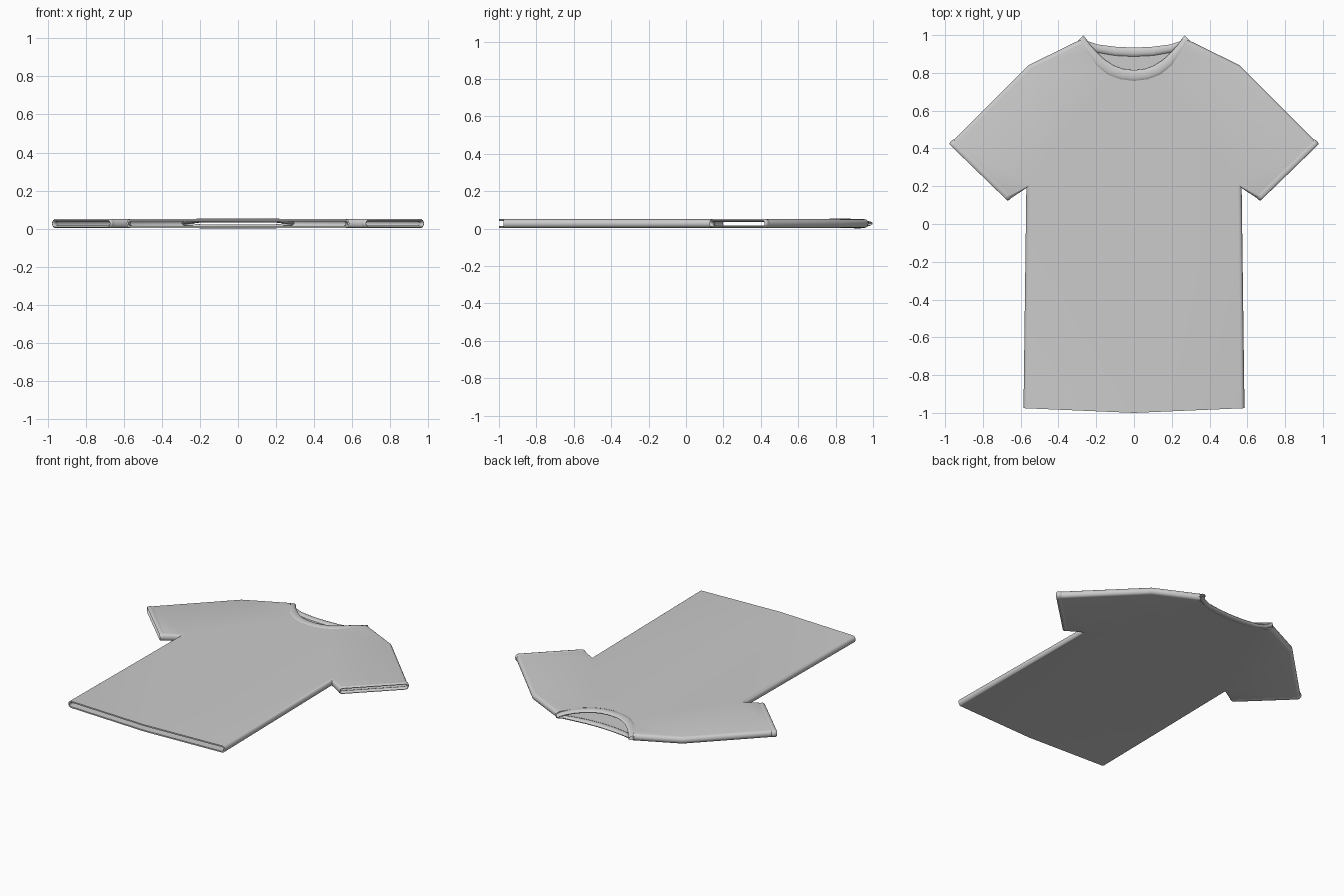
import bpy, bmesh, math
from mathutils import Vector

if "Cube" in bpy.data.objects:
    bpy.data.objects.remove(bpy.data.objects["Cube"])

MID, H = 0.027, 0.023   # mid height and half thickness of the flat garment


def finish(name, bm, mirror=False, shell=0.0):
    me = bpy.data.meshes.new(name)
    bm.to_mesh(me)
    bm.free()
    ob = bpy.data.objects.new(name, me)
    bpy.context.collection.objects.link(ob)
    bpy.ops.object.select_all(action='DESELECT')
    ob.select_set(True)
    bpy.context.view_layer.objects.active = ob
    if mirror:
        m = ob.modifiers.new("mirror", 'MIRROR')
        m.merge_threshold = 0.0005
        bpy.ops.object.modifier_apply(modifier=m.name)
    if shell:
        s = ob.modifiers.new("cloth", 'SOLIDIFY')
        s.thickness, s.offset = shell, -1
        bpy.ops.object.modifier_apply(modifier=s.name)
    bpy.ops.object.shade_smooth_by_angle(angle=math.radians(40))
    return ob


def loft_ring(name, rings, mirror=False):
    """Skin a closed chain of closed cross-sections."""
    bm = bmesh.new()
    vs = [[bm.verts.new(p) for p in r] for r in rings]
    n, k = len(vs), len(vs[0])
    for i in range(n):
        a, b = vs[i], vs[(i + 1) % n]
        for j in range(k):
            bm.faces.new((a[j], a[(j + 1) % k], b[(j + 1) % k], b[j]))
    bmesh.ops.recalc_face_normals(bm, faces=bm.faces)
    return finish(name, bm, mirror)


def section(c, u, v, n=10):
    """Ellipse with half-axis vectors u and v around c."""
    return [c + u * math.cos(2 * math.pi * j / n) + v * math.sin(2 * math.pi * j / n)
            for j in range(n)]


# body: right half, rounded side seams joining a front and a back panel
seams = [  # (outer, inset) points: shoulder seam, then underarm and side seam
    [((.285, .975), (.275, .955)), ((.56, .84), (.55, .822)), ((.967, .433), (.953, .419))],
    [((.657, .133), (.671, .147)), ((.57, .19), (.55, .213)), ((.585, -.975), (.565, -.976))],
]
neck_front = [(0, .765), (.07, .772), (.135, .797), (.2, .85), (.245, .91)]
neck_back = [(0, .9), (.1, .905), (.2, .925)]
bm = bmesh.new()
STEPS = 8
rows = []
for i in range(STEPS + 1):
    th = math.pi * (0.5 - i / STEPS)
    row = []
    for seam in seams:
        pts = []
        for o, n in seam:
            p = Vector(n).lerp(Vector(o), math.cos(th))
            pts.append(bm.verts.new((p.x, p.y, MID + H * math.sin(th))))
        row.append(pts)
    rows.append(row)
for a, b in zip(rows, rows[1:]):
    for s in range(2):
        for j in range(2):
            bm.faces.new((a[s][j], a[s][j + 1], b[s][j + 1], b[s][j]))
panels = []
for row, neck, z in ((rows[0], neck_front, MID + H), (rows[-1], neck_back, MID - H)):
    vs = [bm.verts.new((x, y, z)) for x, y in neck] + row[0] + row[1]
    vs.append(bm.verts.new((0, -1, z)))
    panels.append(bm.faces.new(vs))
bmesh.ops.recalc_face_normals(bm, faces=bm.faces)
bm.normal_update()
if panels[0].normal.z < 0:
    bmesh.ops.reverse_faces(bm, faces=bm.faces)
bmesh.ops.triangulate(bm, faces=panels)
finish("shirt_body", bm, mirror=True, shell=0.009)

# collar: (panel edge, opening edge, centre height) from front centre to back centre
half = [
    ((0, .752), (0, .815), .044), ((.075, .761), (.055, .82), .044),
    ((.14, .785), (.105, .838), .044), ((.205, .835), (.155, .87), .043),
    ((.25, .895), (.2, .913), .041), ((.28, .935), (.237, .955), .036),
    ((.3, .965), (.268, .999), .027),
    ((.265, .94), (.243, .967), .018), ((.2, .908), (.19, .95), .012),
    ((.1, .89), (.095, .938), .011), ((0, .885), (0, .934), .011)]
flip = lambda s: ((-s[0][0], s[0][1]), (-s[1][0], s[1][1]), s[2])
stations = half + [flip(s) for s in half[-2:0:-1]]
rings = []
for o, i, z in stations:
    a, b = Vector((*o, z)), Vector((*i, z))
    rings.append(section((a + b) / 2, (a - b) / 2, Vector((0, 0, .011))))
loft_ring("collar", rings)

# sleeve cuffs: flattened bands around the sleeve openings
top, low = Vector((.972, .425, MID)), Vector((.668, .13, MID))
along = (top - low).normalized()
axis = Vector((along.y, -along.x, 0))
R = .017
rings = []
for end, sgn in ((top, 1), (low, -1)):
    c = end - along * sgn * R - axis * .012
    for k in range(9):
        t = math.pi * (k / 8 - .5)
        nrm = (along * math.cos(t) + Vector((0, 0, 1)) * math.sin(t)) * sgn
        rings.append(section(c + nrm * R, axis * .018, nrm * .008))
loft_ring("sleeve_cuffs", rings, mirror=True)
